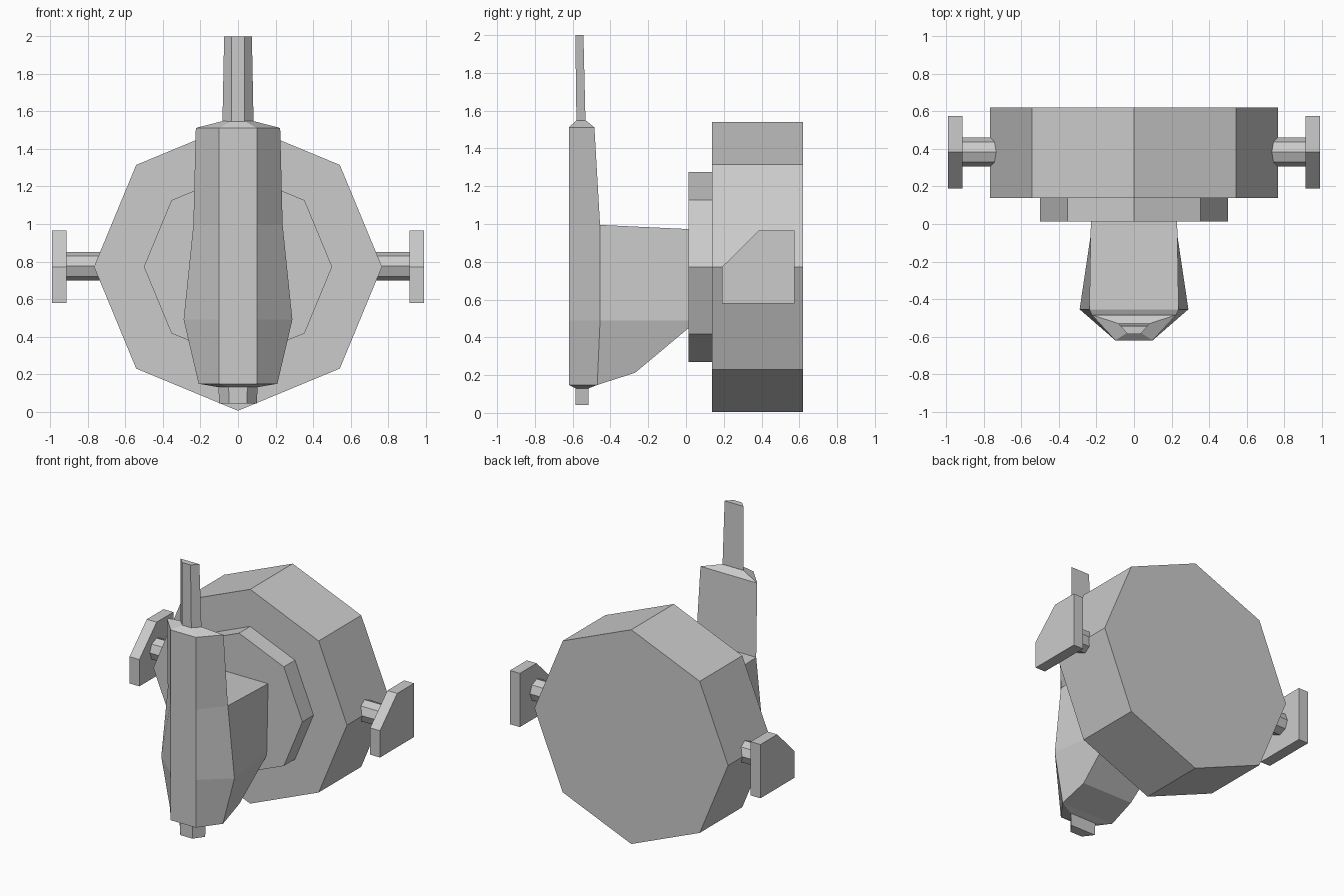
import bpy
from math import cos, sin, tau

if "Cube" in bpy.data.objects:
    bpy.data.objects.remove(bpy.data.objects["Cube"])


def make(name, verts, faces):
    me = bpy.data.meshes.new(name)
    me.from_pydata(verts, [], faces)
    ob = bpy.data.objects.new(name, me)
    bpy.context.collection.objects.link(ob)
    # consistent outward normals
    import bmesh
    bm = bmesh.new()
    bm.from_mesh(me)
    bmesh.ops.recalc_face_normals(bm, faces=bm.faces)
    bm.to_mesh(me)
    bm.free()
    return ob


def loft(name, rings):
    """Skin a stack of equal-length rings and cap both ends."""
    n = len(rings[0])
    verts = [v for r in rings for v in r]
    faces = [tuple(range(n)), tuple(range(len(verts) - n, len(verts)))]
    for k in range(len(rings) - 1):
        for i in range(n):
            a, b = k * n + i, k * n + (i + 1) % n
            faces.append((a, b, b + n, a + n))
    return make(name, verts, faces)


def octagon(r, place):
    return [place(r * cos(i * tau / 8), r * sin(i * tau / 8)) for i in range(8)]


def trapezoid(z, x_front, y_front, x_back, y_back):
    return [(-x_front, y_front, z), (x_front, y_front, z),
            (x_back, y_back, z), (-x_back, y_back, z)]


CZ = 0.772

# Octagonal drum and the smaller plate on its front
for name, r, y0, y1 in (("drum", 0.768, 0.138, 0.62), ("front_plate", 0.502, 0.012, 0.138)):
    loft(name, [octagon(r, lambda a, b, y=y: (a, y, CZ + b)) for y in (y0, y1)])

# Side axles and their chamfered end plates
plate = [(0.19, 0.58), (0.575, 0.58), (0.575, 0.965), (0.385, 0.965), (0.19, 0.772)]
for side, s in (("left", -1), ("right", 1)):
    loft("axle_" + side, [octagon(0.077, lambda a, b, x=x: (s * x, 0.384 + a, CZ + 0.003 + b))
                          for x in (0.70, 0.93)])
    loft("end_plate_" + side, [[(s * x, y, z) for y, z in plate] for x in (0.915, 0.993)])

# Upright pod with faceted front
loft("pod", [trapezoid(*r) for r in (
    (0.13, 0.05, -0.585, 0.105, -0.515),
    (0.148, 0.10, -0.62, 0.21, -0.47),
    (0.49, 0.10, -0.62, 0.29, -0.455),
    (0.995, 0.10, -0.62, 0.238, -0.455),
    (1.512, 0.10, -0.62, 0.225, -0.485),
    (1.548, 0.036, -0.58, 0.085, -0.53))])

# Mast on top and nub below
loft("mast", [trapezoid(1.54, 0.036, -0.58, 0.083, -0.532),
              trapezoid(2.0, 0.034, -0.586, 0.074, -0.543)])
loft("bottom_nub", [trapezoid(0.042, 0.048, -0.585, 0.10, -0.515),
                    trapezoid(0.14, 0.05, -0.585, 0.105, -0.515)])

# Keel joining the pod to the front plate: (y, z, half width) outline
keel = [(-0.455, 0.995, 0.238), (0.015, 0.973, 0.23), (0.015, 0.49, 0.22), (0.015, 0.45, 0.215),
        (-0.27, 0.212, 0.20), (-0.47, 0.148, 0.21), (-0.455, 0.49, 0.29)]
verts = [(s * x, y, z) for s in (1, -1) for y, z, x in keel]
faces = [(i, (i + 1) % 7, (i + 1) % 7 + 7, i + 7) for i in range(7)]
for o in (0, 7):
    faces += [(o, o + 1, o + 2, o + 6), (o + 6, o + 2, o + 3, o + 4, o + 5)]
make("keel", verts, faces)
